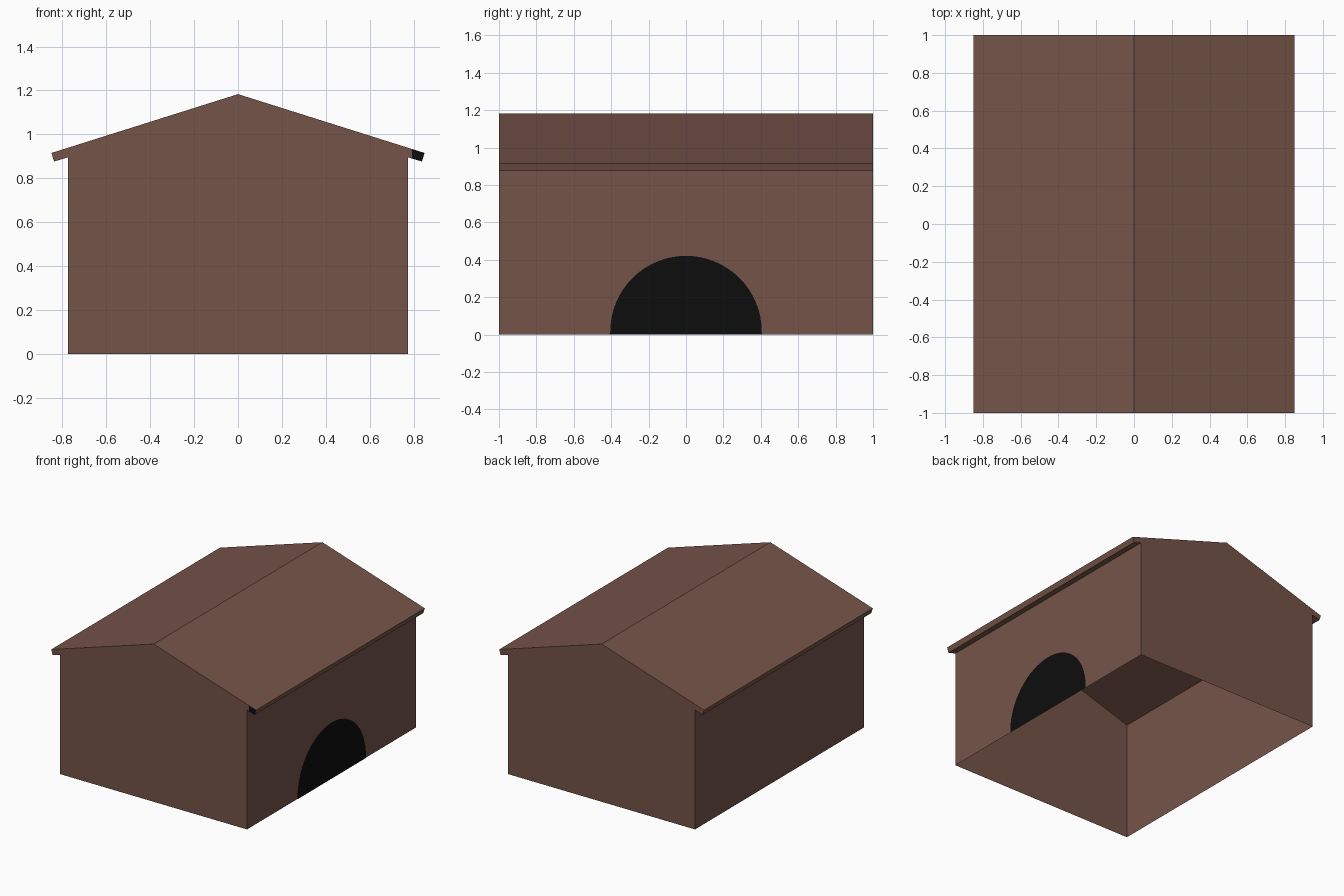
import bpy, math

if "Cube" in bpy.data.objects:
    bpy.data.objects.remove(bpy.data.objects["Cube"])


def material(name, rgb):
    m = bpy.data.materials.new(name)
    m.diffuse_color = (*rgb, 1)
    m.use_nodes = True
    m.node_tree.nodes["Principled BSDF"].inputs["Base Color"].default_value = m.diffuse_color
    return m


brown = material("brown wood", (0.178, 0.088, 0.066))
black = material("black opening", (0.004, 0.004, 0.004))


def add_mesh(name, verts, faces, mat):
    me = bpy.data.meshes.new(name)
    me.from_pydata(verts, [], faces)
    me.materials.append(mat)
    ob = bpy.data.objects.new(name, me)
    bpy.context.collection.objects.link(ob)
    return ob


def extrude_y(name, profile, mat, closed):
    """Sweep an (x, z) profile along the length of the house, ends left open."""
    n = len(profile)
    verts = [(x, y, z) for y in (-1, 1) for x, z in profile]
    faces = [(i, n + i, n + (i + 1) % n, (i + 1) % n)
             for i in range(n if closed else n - 1)]
    return add_mesh(name, verts, faces, mat)


WALL, WALL_TOP = 0.775, 0.895
EAVE, EAVE_TOP = 0.85, 0.915
LIP, LIP_Z = 0.838, 0.876
RIDGE, RIDGE_UNDER = 1.183, 1.141

# side walls: thin sheets, open underneath
for side, name in ((-1, "left_wall"), (1, "right_wall")):
    x = side * WALL
    extrude_y(name, [(x, 0), (x, WALL_TOP)][::side], brown, False)

# roof slab with overhanging eaves
extrude_y("roof", [(-LIP, LIP_Z), (-EAVE, EAVE_TOP), (0, RIDGE), (EAVE, EAVE_TOP),
                   (LIP, LIP_Z), (0, RIDGE_UNDER)], brown, True)

# gable ends, including the ends of the eaves
half = [(WALL, 0), (WALL, WALL_TOP), (LIP, LIP_Z), (EAVE, EAVE_TOP)]
gable = half + [(0, RIDGE)] + [(-x, z) for x, z in reversed(half)]
for y, name in ((-1, "front_gable"), (1, "back_gable")):
    pts = [(x, y, z) for x, z in (gable if y < 0 else gable[::-1])]
    add_mesh(name, pts, [tuple(range(len(pts)))], brown)

# dark end of the front right eave
add_mesh("eave_end", [(0.792, -1.001, 0.89), (LIP, -1.001, LIP_Z),
                      (EAVE, -1.001, EAVE_TOP), (0.792, -1.001, 0.933)],
         [(0, 1, 2, 3)], black)

# arched doorway plate on the right wall
N, R, LIFT = 32, 0.405, 0.016
arch = [(R, 0)] + [(R * math.cos(math.pi * i / N), LIFT + R * math.sin(math.pi * i / N))
                   for i in range(N + 1)] + [(-R, 0)]
add_mesh("doorway", [(WALL + 0.003, y, z) for y, z in arch],
         [tuple(range(len(arch)))], black)
